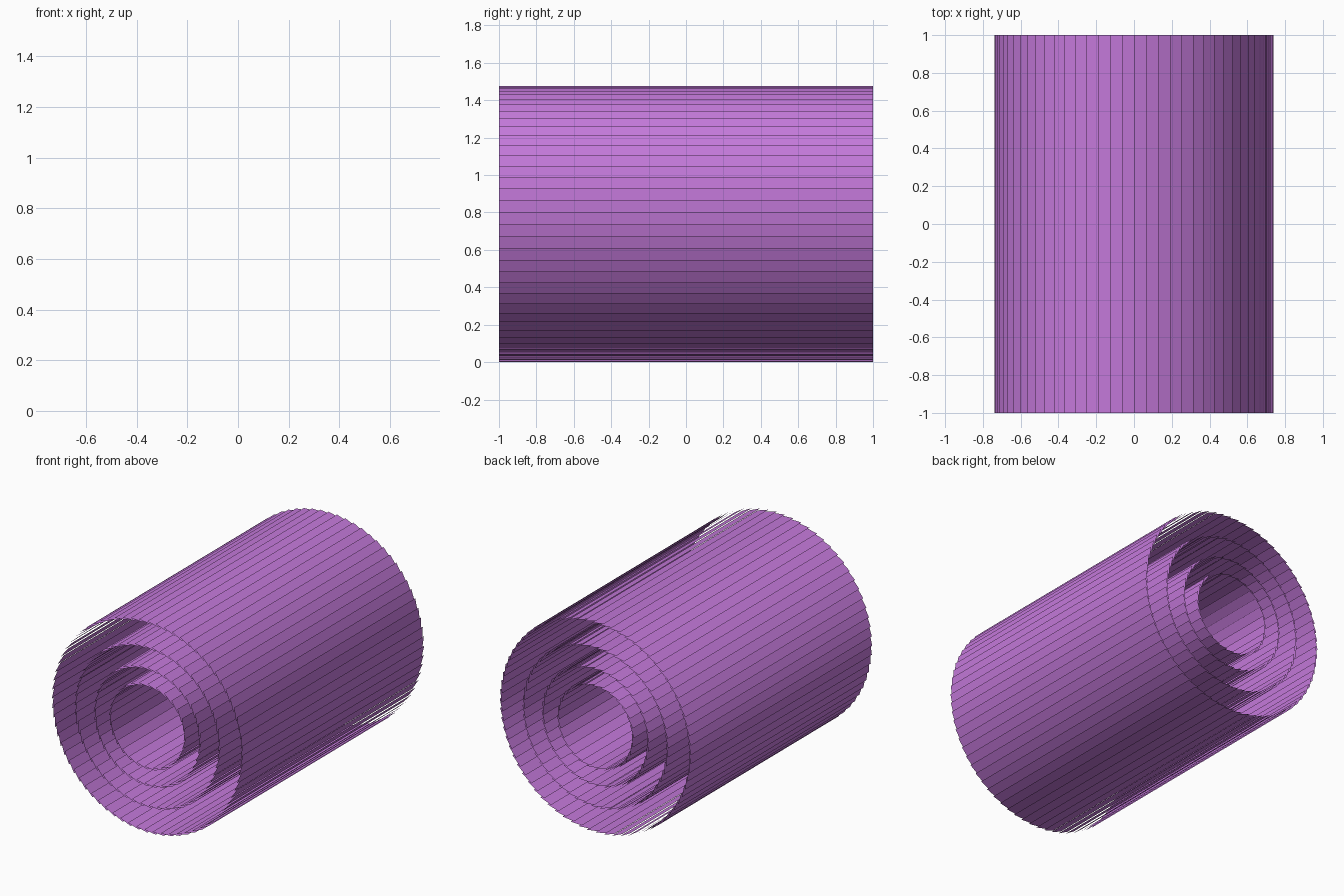
import bpy, bmesh
from math import sin, cos, tau

if "Cube" in bpy.data.objects:
    bpy.data.objects.remove(bpy.data.objects["Cube"])

CENTER_Z = 0.7375
HALF_LENGTH = 1.0
OVERLAP = 1.36      # slat span relative to the angular pitch
TILT_DEPTH = 0.015  # how far the inner edge of each slat dips inward

purple = bpy.data.materials.new("purple")
purple.diffuse_color = (0.55, 0.19, 0.70, 1)
purple.use_nodes = True
purple.node_tree.nodes["Principled BSDF"].inputs["Base Color"].default_value = purple.diffuse_color


def slat_ring(name, radius, count):
    """Open tube made from overlapping, pinwheel-tilted flat slats."""
    bm = bmesh.new()
    pitch = tau / count
    for i in range(count):
        outer = i * pitch
        inner = outer - OVERLAP * pitch
        edges = ((radius, outer), (radius - TILT_DEPTH, inner))
        pts = [(r * cos(a), r * sin(a) + CENTER_Z) for r, a in edges]
        (x0, z0), (x1, z1) = pts
        corners = [(x0, -HALF_LENGTH, z0), (x0, HALF_LENGTH, z0),
                   (x1, HALF_LENGTH, z1), (x1, -HALF_LENGTH, z1)]
        bm.faces.new([bm.verts.new(c) for c in corners])
    # face normals point away from the axis
    for f in bm.faces:
        f.normal_update()
        c = f.calc_center_median()
        if f.normal.x * c.x + f.normal.z * (c.z - CENTER_Z) < 0:
            f.normal_flip()
    mesh = bpy.data.meshes.new(name)
    bm.to_mesh(mesh)
    bm.free()
    mesh.materials.append(purple)
    obj = bpy.data.objects.new(name, mesh)
    bpy.context.collection.objects.link(obj)
    return obj


# Four nested slatted tubes, outside to inside
slat_ring("outer_tube", 0.7375, 72)
slat_ring("second_tube", 0.562, 54)
slat_ring("third_tube", 0.414, 40)
slat_ring("inner_tube", 0.297, 28)
